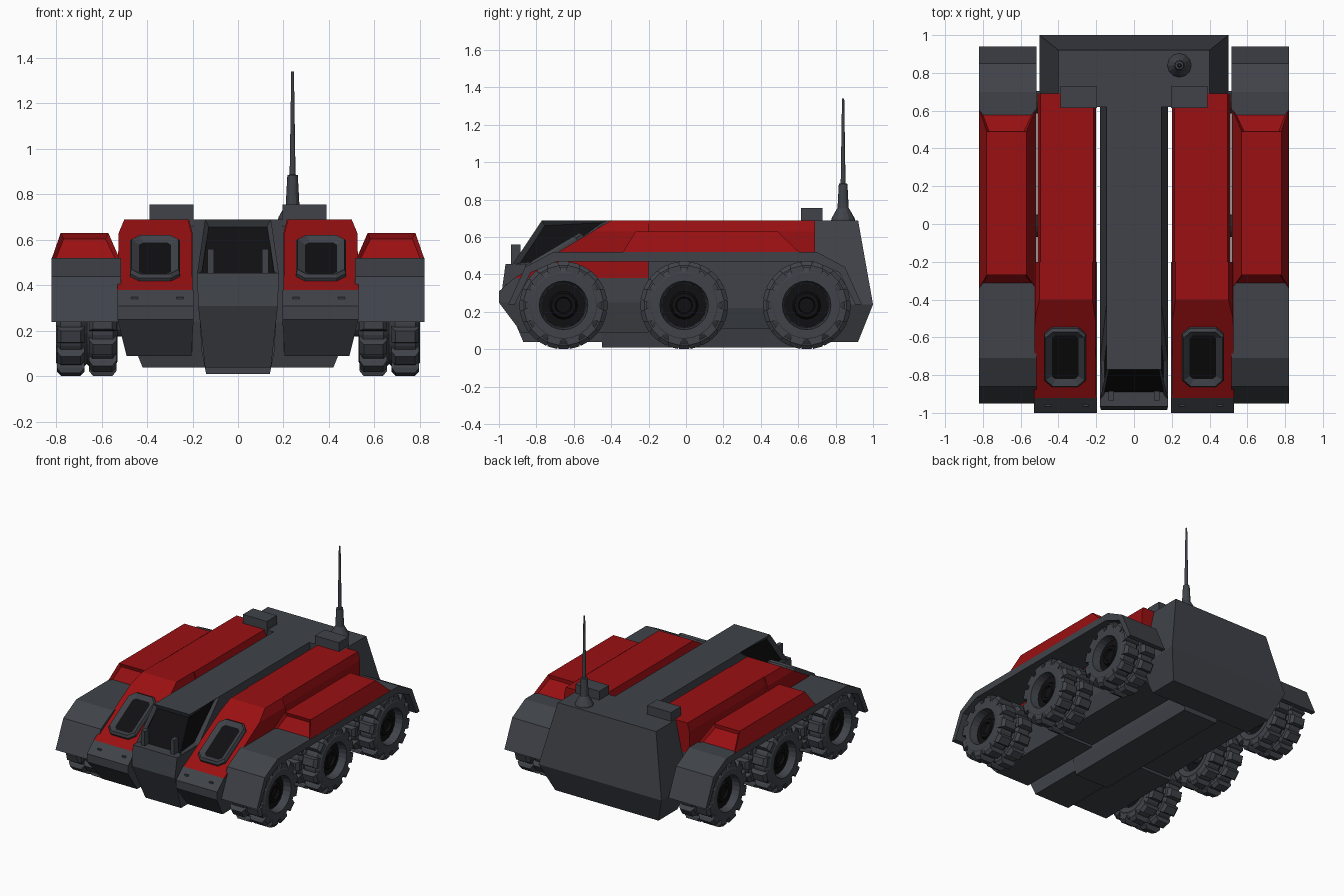
import bpy, bmesh, math
from mathutils import Matrix, Vector

if "Cube" in bpy.data.objects:
    bpy.data.objects.remove(bpy.data.objects["Cube"])


def material(name, rgb):
    m = bpy.data.materials.new(name)
    m.diffuse_color = (*rgb, 1)
    m.use_nodes = True
    m.node_tree.nodes["Principled BSDF"].inputs["Base Color"].default_value = m.diffuse_color
    return m


GREY = material("dark_grey", (0.05, 0.055, 0.066))
RED = material("red", (0.32, 0.005, 0.006))
BLACK = material("black", (0.005, 0.005, 0.006))


def finish(name, bm, mat=GREY, mirror=False, loc=(0, 0, 0)):
    bmesh.ops.recalc_face_normals(bm, faces=bm.faces[:])
    me = bpy.data.meshes.new(name)
    bm.to_mesh(me)
    bm.free()
    me.materials.append(mat)
    me.materials.append(BLACK)
    ob = bpy.data.objects.new(name, me)
    ob.location = loc
    bpy.context.collection.objects.link(ob)
    if mirror:
        ob.modifiers.new("mirror", 'MIRROR')
    return ob


def loft(bm, rings):
    loops = [[bm.verts.new(p) for p in r] for r in rings]
    n = len(loops[0])
    for a, b in zip(loops, loops[1:]):
        for i in range(n):
            j = (i + 1) % n
            bm.faces.new((a[i], a[j], b[j], b[i]))
    bm.faces.new(loops[0][::-1])
    bm.faces.new(loops[-1])


def stack_bm(bm, levels, mtx=Matrix()):
    # each level is z, x0, x1, y0, y1
    loft(bm, [[mtx @ Vector(p) for p in ((a, c, z), (b, c, z), (b, d, z), (a, d, z))]
              for z, a, b, c, d in levels])


def recess(bm, direction, rim, depth, index):
    bmesh.ops.recalc_face_normals(bm, faces=bm.faces[:])
    bm.normal_update()
    f = max(bm.faces, key=lambda f: f.normal.dot(Vector(direction)))
    bmesh.ops.inset_individual(bm, faces=[f], thickness=rim, depth=-depth)
    f.material_index = index


def stack(name, levels, mat=GREY, mirror=False, recesses=()):
    bm = bmesh.new()
    stack_bm(bm, levels)
    for r in recesses:
        recess(bm, *r)
    return finish(name, bm, mat, mirror)


def box(name, x0, x1, y0, y1, z0, z1, mirror=True):
    return stack(name, [(z0, x0, x1, y0, y1), (z1, x0, x1, y0, y1)], GREY, mirror)


def lathe(bm, profile, n, axis='X'):
    # profile is (position along axis, radius)
    def pt(h, r, a):
        c, s = r * math.cos(a), r * math.sin(a)
        return (h, c, s) if axis == 'X' else (c, s, h)
    loft(bm, [[pt(h, r, 2 * math.pi * i / n) for i in range(n)] for h, r in profile])


# Central spine: nose, keel, roof and canopy with recessed black windows
stack("nose", [(.04, -.145, .145, -.87, -.45), (.31, -.175, .175, -.985, -.45),
               (.455, -.18, .18, -.965, -.45)])
stack("keel", [(.01, -.14, .14, -.45, .70), (.11, -.16, .16, -.45, .73),
               (.45, -.18, .18, -.45, .68)])
stack("spine_roof", [(.45, -.18, .18, -.72, .64), (.69, -.145, .145, -.42, .64)])
stack("canopy", [(.45, -.18, .18, -.93, -.72), (.69, -.145, .145, -.77, -.42)],
      recesses=[((0, -1, .5), .025, .03, 1), ((1, 0, 0), .03, .02, 1), ((-1, 0, 0), .03, .02, 1)])
box("canopy_lug", .105, .135, -.935, -.885, .45, .56)

# Side pods
stack("pod_front_lower", [(.09, .205, .49, -.88, -.2), (.25, .195, .53, -1, -.2),
                          (.31, .195, .53, -1, -.2), (.38, .195, .53, -.92, -.2)], mirror=True)
stack("pod_front_upper", [(.38, .2, .53, -.92, -.2), (.63, .205, .525, -.5, -.2),
                          (.69, .22, .50, -.4, -.2)], RED, True)
stack("pod_rear_lower", [(.11, .2, .47, -.2, .69), (.22, .2, .505, -.2, .69),
                         (.47, .2, .505, -.2, .69)], mirror=True)
stack("pod_rear_upper", [(.47, .2, .51, -.2, .69), (.63, .2, .51, -.2, .69),
                         (.69, .215, .495, -.2, .69)], RED, True)
for i, x in enumerate((.24, .44)):
    box(f"pod_lamp_{i}", x, x + .03, -.965, -.91, .31, .35)

# Octagonal pod windows lying on the sloped pod fronts
bm = bmesh.new()
W, L, C = .11, .18, .04
octagon = [(W, L - C), (W - C, L), (C - W, L), (-W, L - C),
           (-W, C - L), (C - W, -L), (W - C, -L), (W, C - L)]
loft(bm, [[(x * k, y * k, z) for x, y in octagon] for k, z in ((1, -.02), (1, .015), (.93, .03))])
recess(bm, (0, 0, 1), .035, .02, 1)
bm.transform(Matrix.Translation((.365, -.70, .511)) @ Matrix.Rotation(math.atan2(.31, .52), 4, 'X'))
finish("pod_window", bm, GREY, True)

# Rear hull block and the two roof boxes
stack("rear_hull", [(.04, -.42, .42, .70, .92), (.24, -.5, .5, .65, 1), (.69, -.4, .4, .62, .92)])
box("roof_box", .195, .39, .615, .73, .66, .755)

# Fenders: thin arched shells along both sides
arch = [(-.95, .24), (-.86, .44), (-.71, .52), (.70, .52), (.85, .44), (.94, .24),
        (.905, .24), (.82, .41), (.68, .47), (-.69, .47), (-.83, .41), (-.915, .24)]
bm = bmesh.new()
loft(bm, [[(x, y, z) for y, z in arch] for x in (.515, .82)])
finish("fender", bm, GREY, True)
stack("fender_locker", [(.515, .52, .82, -.34, .61), (.63, .57, .78, -.27, .49)], RED, True,
      [((0, -1, .5), .022, .02, 0), ((0, 1, .5), .022, .02, 0)])

# Six wheels: twin tyre, staggered tread lugs, black hub, axle
for label, y in (("front", -.655), ("middle", -.01), ("rear", .645)):
    loc = (0, y, .235)
    bm = bmesh.new()
    lathe(bm, [(.60, .125), (.535, .13), (.53, .17), (.55, .205), (.64, .205), (.665, .18),
               (.69, .205), (.78, .205), (.80, .175), (.80, .13), (.74, .12)], 24)
    for row, (x0, x1) in enumerate(((.535, .655), (.675, .797))):
        for i in range(12):
            turn = Matrix.Rotation(math.radians(30 * i + 15 * row), 4, 'X')
            stack_bm(bm, [(.17, x0, x1, -.036, .036), (.212, x0, x1, -.034, .034),
                          (.234, x0 + .018, x1 - .018, -.026, .026)], turn)
    finish(label + "_tyre", bm, GREY, True, loc)
    bm = bmesh.new()
    lathe(bm, [(.58, .126), (.745, .118), (.745, .075), (.765, .065), (.765, .045), (.75, .04)], 16)
    finish(label + "_hub", bm, BLACK, True, loc)
    bm = bmesh.new()
    lathe(bm, [(.45, .06), (.6, .06)], 12)
    finish(label + "_axle", bm, GREY, True, loc)

# Antenna
bm = bmesh.new()
lathe(bm, [(.68, .065), (.70, .062), (.75, .034), (.755, .03), (.885, .023),
           (.887, .013), (1.34, .006)], 12, 'Z')
finish("antenna", bm, GREY, loc=(.24, .84, 0))
